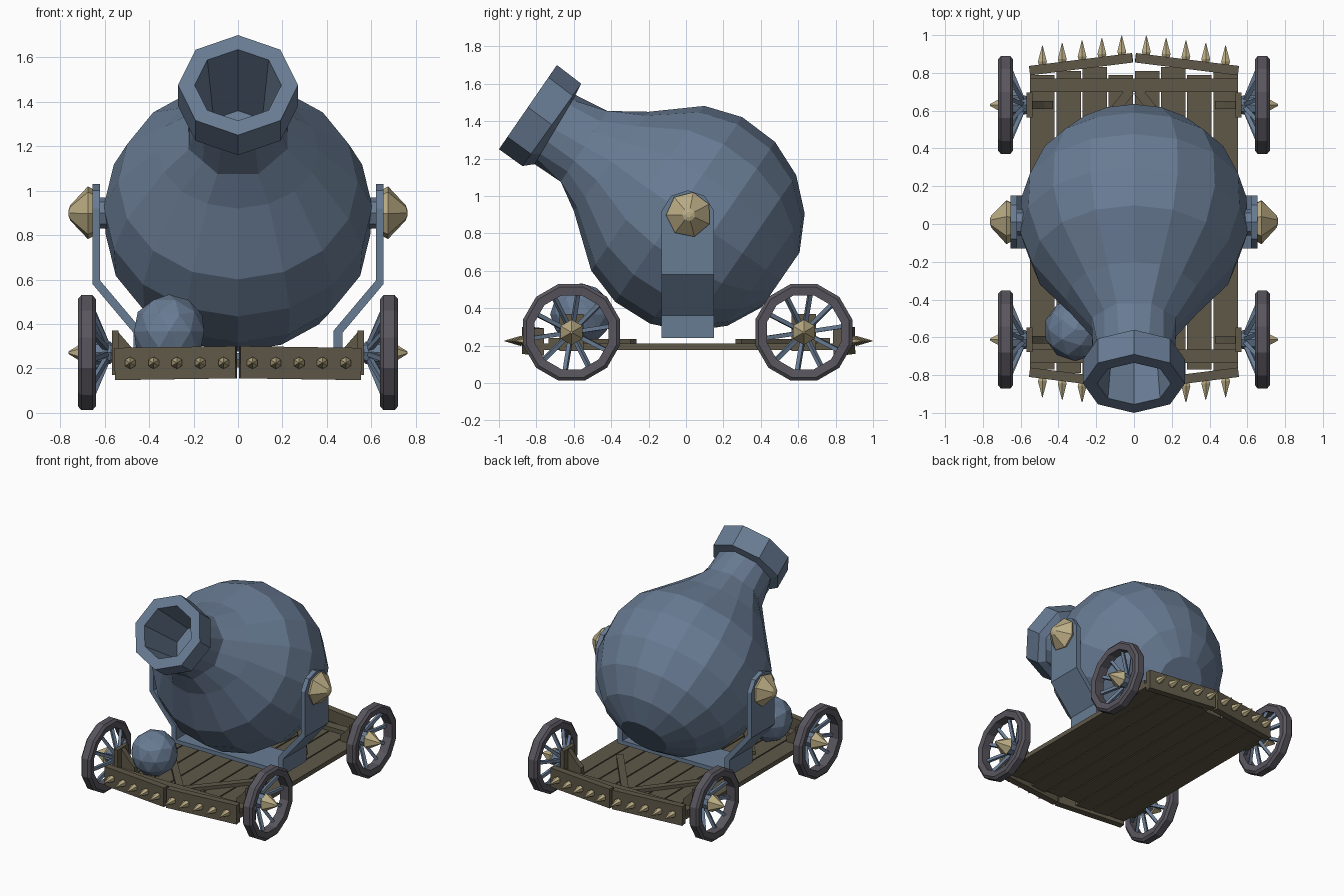
import bpy, bmesh, math
from mathutils import Vector

if "Cube" in bpy.data.objects:
    bpy.data.objects.remove(bpy.data.objects["Cube"])


def material(name, rgb):
    m = bpy.data.materials.new(name)
    m.diffuse_color = (*rgb, 1)
    m.use_nodes = True
    m.node_tree.nodes["Principled BSDF"].inputs["Base Color"].default_value = m.diffuse_color
    return m


IRON = material("blue iron", (0.14, 0.20, 0.295))
GOLD = material("pale brass", (0.50, 0.42, 0.235))
WOOD = material("dark wood", (0.115, 0.098, 0.066))
TYRE = material("grey tyre", (0.098, 0.092, 0.11))


def finish(name, bm, mat):
    bmesh.ops.recalc_face_normals(bm, faces=bm.faces)
    me = bpy.data.meshes.new(name)
    bm.to_mesh(me)
    bm.free()
    me.materials.append(mat)
    ob = bpy.data.objects.new(name, me)
    bpy.context.collection.objects.link(ob)
    return ob


def loft(bm, rings, cap_start=True, cap_end=True, closed=False):
    """Skin equal-length rings of points."""
    vs = [[bm.verts.new(p) for p in r] for r in rings]
    n = len(vs[0])
    for a, b in zip(vs, vs[1:] + (vs[:1] if closed else [])):
        for i in range(n):
            j = (i + 1) % n
            bm.faces.new((a[i], a[j], b[j], b[i]))
    if cap_start and not closed:
        bm.faces.new(vs[0])
    if cap_end and not closed:
        bm.faces.new(vs[-1])


def lathe_x(name, profile, y, z, n, mat, closed=False, turn=0.0):
    """Turn (x, radius) points about an axis parallel to x."""
    bm = bmesh.new()
    rings = [[(x, y + r * math.sin(turn + k * math.tau / n), z + r * math.cos(turn + k * math.tau / n))
              for k in range(n)] for x, r in profile]
    loft(bm, rings, closed=closed)
    return finish(name, bm, mat)


def bar(bm, p, q, w, h):
    """Rectangular bar from p to q, w wide sideways and h tall."""
    p, q = Vector(p), Vector(q)
    d = (q - p).normalized()
    side = d.cross(Vector((0, 0, 1)))
    side = side.normalized() if side.length > 1e-3 else Vector((1, 0, 0))
    up = side.cross(d)
    corners = [side * (w / 2 * a) + up * (h / 2 * b) for a, b in ((1, 1), (-1, 1), (-1, -1), (1, -1))]
    loft(bm, [[c + p for c in corners], [c + q for c in corners]])


def prism(name, pts, axis, lo, hi, mat):
    """Extrude a flat outline along x or y."""
    bm = bmesh.new()
    place = (lambda a, b, t: (t, a, b)) if axis == 'x' else (lambda a, b, t: (a, t, b))
    loft(bm, [[place(a, b, t) for a, b in pts] for t in (lo, hi)])
    return finish(name, bm, mat)


# Pot-bellied barrel: tilted rings, each from its top and bottom point in side view
def tilted_ring(top, bottom, hw, n, flat=None):
    pts = []
    for k in range(n):
        t = k * math.tau / n
        s = math.cos(math.pi / 8) if flat is not None and k % 2 == flat else 1
        c = math.cos(t) * s / 2
        pts.append((hw * math.sin(t) * s,
                    (top[0] + bottom[0]) / 2 + c * (top[0] - bottom[0]),
                    (top[1] + bottom[1]) / 2 + c * (top[1] - bottom[1])))
    return pts


CY, CZ, R = 0.03, 0.88, 0.605
rings = []
for deg in (17, 37, 57, 77, 98, 118):
    t, r = R * math.cos(math.radians(deg)), R * math.sin(math.radians(deg))
    y, z = CY + 0.824 * t, CZ - 0.567 * t
    rings.append(tilted_ring((y + 0.567 * r, z + 0.824 * r), (y - 0.567 * r, z - 0.824 * r), r * 1.01, 16))
rings.append(tilted_ring((-0.20, 1.45), (-0.60, 0.92), 0.36, 16))
rings.append(tilted_ring((-0.41, 1.47), (-0.68, 1.06), 0.24, 16, flat=0))
rings.append(tilted_ring((-0.59, 1.54), (-0.81, 1.17), 0.22, 16, flat=1))
bm = bmesh.new()
loft(bm, rings, cap_end=False)
finish("barrel", bm, IRON)

# Octagonal muzzle with an open bore
bm = bmesh.new()
loft(bm, [tilted_ring((-0.59, 1.54), (-0.81, 1.17), 0.22, 8),
          tilted_ring((-0.56, 1.60), (-0.875, 1.16), 0.27, 8),
          tilted_ring((-0.69, 1.70), (-1.00, 1.25), 0.27, 8),
          tilted_ring((-0.735, 1.635), (-0.955, 1.315), 0.195, 8),
          tilted_ring((-0.42, 1.36), (-0.60, 1.10), 0.155, 8)], cap_start=False)
finish("muzzle", bm, IRON)

# U-shaped cradle with rounded ears and brass pivots
half = [(0.655, 0.92), (0.655, 0.58), (0.47, 0.36), (0.47, 0.24)]
inner = [(0.43, 0.27), (0.43, 0.37), (0.62, 0.595), (0.62, 0.92)]
for s in (-1, 1):
    pts = [(s * x, z) for x, z in half] + [(0, 0.24), (0, 0.27)] + [(s * x, z) for x, z in inner]
    prism("cradle_side", pts, 'y', -0.13, 0.15, IRON)
    prism("cradle_ear", [(-0.13, 0.92), (-0.08, 1.0), (0.01, 1.03), (0.10, 1.0), (0.15, 0.92)],
          'x', s * 0.62, s * 0.655, IRON)
    lathe_x("pivot_pin", [(s * 0.58, 0.07), (s * 0.64, 0.07)], 0.01, 0.90, 8, IRON)
    lathe_x("pivot_stud", [(s * 0.655, 0.11), (s * 0.675, 0.122), (s * 0.755, 0.035), (s * 0.762, 0.015)],
            0.015, 0.90, 7, GOLD, turn=0.2)

# Wheels
AXLES = (-0.612, 0.63)
WZ = 0.271
for y in AXLES:
    for s in (-1, 1):
        lathe_x("wheel_tyre", [(s * x, r) for x, r in
                ((0.64, 0.25), (0.655, 0.268), (0.705, 0.268), (0.72, 0.25), (0.715, 0.205), (0.645, 0.205))],
                y, WZ, 12, TYRE, closed=True, turn=math.pi / 12)
        bm = bmesh.new()
        for k in range(10):
            a = k * math.tau / 10 + 0.15
            c, d = math.cos(a), math.sin(a)
            bar(bm, (s * 0.59, y + 0.035 * c, WZ + 0.035 * d), (s * 0.665, y + 0.215 * c, WZ + 0.215 * d), 0.022, 0.022)
        finish("wheel_spokes", bm, IRON)
        lathe_x("wheel_hub", [(s * 0.55, 0.03), (s * 0.575, 0.05), (s * 0.665, 0.055)], y, WZ, 8, IRON)
        lathe_x("hub_spike", [(s * 0.65, 0.05), (s * 0.662, 0.068), (s * 0.762, 0.006)], y, WZ, 6, GOLD)

        # Axle bracket: upright plate and triangular gusset
        bm = bmesh.new()
        bar(bm, (s * 0.553, y - 0.065, 0.27), (s * 0.553, y + 0.065, 0.27), 0.03, 0.20)
        finish("axle_plate", bm, WOOD)
        prism("axle_gusset", [(s * 0.54, 0.365), (s * 0.54, 0.20), (s * 0.43, 0.20), (s * 0.43, 0.25), (s * 0.475, 0.29)],
              'y', y - 0.02, y + 0.02, WOOD)

# Plank deck
bm = bmesh.new()
for i in range(8):
    x = (i - 3.5) * 0.1385
    end = 0.77 + 0.02 * (i % 3)
    bar(bm, (x, -end, 0.193), (x, end + 0.02, 0.193), 0.13, 0.034)
finish("deck_planks", bm, WOOD)

# Cross beams and diagonal braces on the deck
bm = bmesh.new()
for f in (-1, 1):
    y0 = 0.735 if f > 0 else -0.70
    bar(bm, (-0.55, y0, 0.222), (0.55, y0, 0.222), 0.07, 0.036)
    for s in (-1, 1):
        bar(bm, (s * 0.02, y0 - f * 0.03, 0.22), (s * 0.36, f * 0.28, 0.22), 0.05, 0.03)
finish("deck_braces", bm, WOOD)

# Bent bumpers with rows of spikes
for f, shift, name in ((-1, 0.015, "front"), (1, 0.012, "rear")):
    bm, spikes = bmesh.new(), bmesh.new()
    for s in (-1, 1):
        bar(bm, (s * 0.008, f * 0.868 + shift, 0.228), (s * 0.552, f * 0.80 + shift, 0.22), 0.05, 0.145)
        for k in range(5):
            x = 0.065 + k * 0.105
            y = 0.888 - 0.125 * x
            prof = [(y, 0.02), (y + 0.02, 0.027), (y + 0.105, 0.002)]
            loft(spikes, [[(s * x + r * math.sin(a * math.tau / 6), f * d + shift, 0.225 + r * math.cos(a * math.tau / 6))
                           for a in range(6)] for d, r in prof])
    finish(name + "_bumper", bm, WOOD)
    finish(name + "_spikes", spikes, GOLD)

# Spare ball resting on the deck
bm = bmesh.new()
bmesh.ops.create_icosphere(bm, subdivisions=2, radius=0.166)
bmesh.ops.translate(bm, verts=bm.verts, vec=(-0.31, -0.56, 0.367))
finish("cannonball", bm, IRON)
